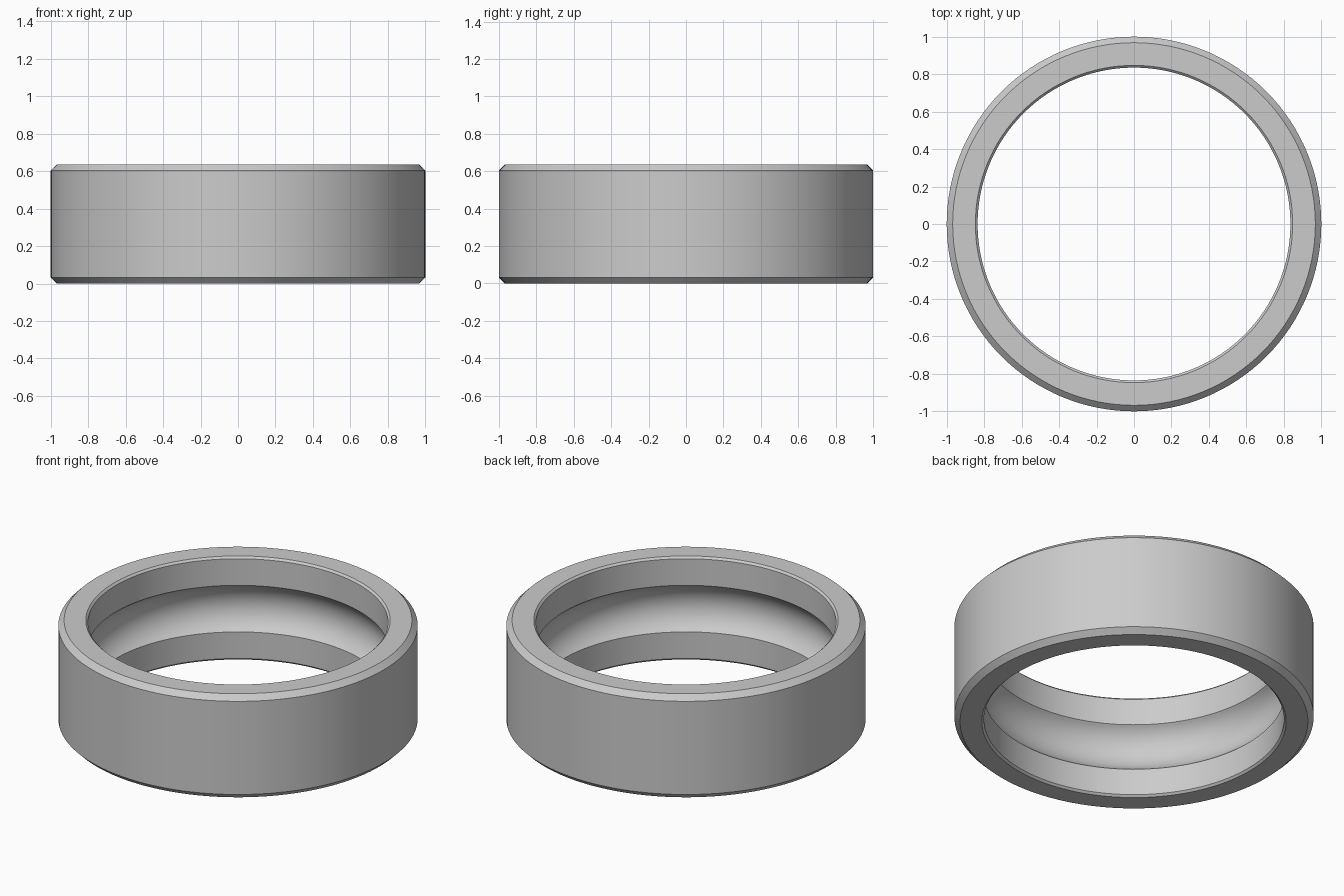
import bpy
import bmesh
import math

if "Cube" in bpy.data.objects:
    bpy.data.objects.remove(bpy.data.objects["Cube"], do_unlink=True)

HEIGHT = 0.636
OUTER, OUTER_CHAMFER = 1.0, 0.032
INNER, INNER_CHAMFER = 0.835, 0.012
GROOVE_RADIUS, GROOVE_HALF = 0.18, 0.143
SEGMENTS, ARC_STEPS = 128, 18

# Brushed steel material
steel = bpy.data.materials.new("steel_grey")
steel.use_nodes = True
colour = (0.6, 0.6, 0.6, 1)
steel.diffuse_color = colour
steel.node_tree.nodes["Principled BSDF"].inputs["Base Color"].default_value = colour

# Cross-section: chamfered outside, then the bore with its ball groove
mid = HEIGHT / 2
profile = [
    (INNER + INNER_CHAMFER, 0), (OUTER - OUTER_CHAMFER, 0),
    (OUTER, OUTER_CHAMFER), (OUTER, HEIGHT - OUTER_CHAMFER),
    (OUTER - OUTER_CHAMFER, HEIGHT), (INNER + INNER_CHAMFER, HEIGHT),
    (INNER, HEIGHT - INNER_CHAMFER),
]
half_angle = math.asin(GROOVE_HALF / GROOVE_RADIUS)
centre = INNER - GROOVE_RADIUS * math.cos(half_angle)
for i in range(ARC_STEPS + 1):
    a = half_angle * (1 - 2 * i / ARC_STEPS)
    profile.append((centre + GROOVE_RADIUS * math.cos(a), mid + GROOVE_RADIUS * math.sin(a)))
profile.append((INNER, INNER_CHAMFER))

# Revolve the closed section into the ring
bm = bmesh.new()
rings = []
for s in range(SEGMENTS):
    t = math.tau * s / SEGMENTS
    rings.append([bm.verts.new((r * math.cos(t), r * math.sin(t), z)) for r, z in profile])
for s in range(SEGMENTS):
    a, b = rings[s], rings[(s + 1) % SEGMENTS]
    for i in range(len(profile)):
        j = (i + 1) % len(profile)
        bm.faces.new((a[i], b[i], b[j], a[j]))
bmesh.ops.recalc_face_normals(bm, faces=bm.faces)

mesh = bpy.data.meshes.new("bearing_outer_ring")
bm.to_mesh(mesh)
bm.free()
mesh.materials.append(steel)
ring = bpy.data.objects.new("bearing_outer_ring", mesh)
bpy.context.collection.objects.link(ring)

# Smooth round surfaces, crisp chamfer and groove edges
bpy.ops.object.select_all(action="DESELECT")
ring.select_set(True)
bpy.context.view_layer.objects.active = ring
bpy.ops.object.shade_smooth_by_angle(angle=math.radians(30))
